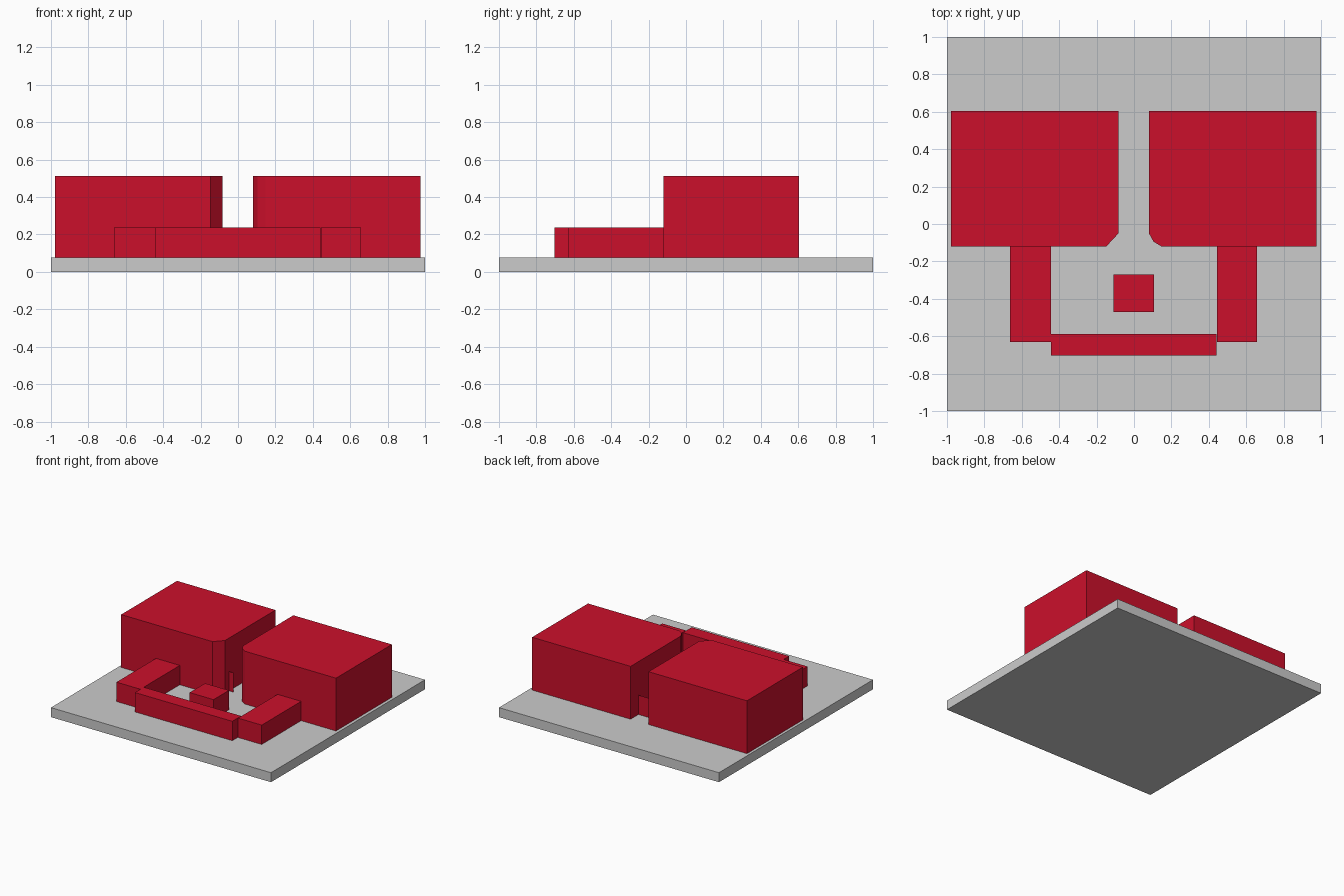
import bpy, bmesh

if "Cube" in bpy.data.objects:
    bpy.data.objects.remove(bpy.data.objects["Cube"])

red = bpy.data.materials.new("red")
red.diffuse_color = (0.6, 0.005, 0.024, 1)
red.use_nodes = True
red.node_tree.nodes["Principled BSDF"].inputs["Base Color"].default_value = red.diffuse_color

BASE, LOW, HIGH = 0.078, 0.237, 0.512


def finish(bm, name, mat):
    bmesh.ops.recalc_face_normals(bm, faces=bm.faces)
    mesh = bpy.data.meshes.new(name)
    bm.to_mesh(mesh)
    bm.free()
    if mat:
        mesh.materials.append(mat)
    obj = bpy.data.objects.new(name, mesh)
    bpy.context.collection.objects.link(obj)
    return obj


def prism(name, outline, z0, z1, mat=red):
    """Extrude a plan outline from z0 to z1."""
    bm = bmesh.new()
    face = bm.faces.new([bm.verts.new((x, y, z0)) for x, y in outline])
    new = bmesh.ops.extrude_face_region(bm, geom=[face], use_keep_orig=True)["geom"]
    top = [v for v in new if isinstance(v, bmesh.types.BMVert)]
    bmesh.ops.translate(bm, verts=top, vec=(0, 0, z1 - z0))
    return finish(bm, name, mat)


def box(name, x0, x1, y0, y1, z0, z1, mat=red):
    return prism(name, [(x0, y0), (x1, y0), (x1, y1), (x0, y1)], z0, z1, mat)


def panel(name, x0, x1, y):
    """Thin upright sheet facing the front."""
    bm = bmesh.new()
    bm.faces.new([bm.verts.new(p) for p in
                  ((x0, y, BASE), (x1, y, BASE), (x1, y, LOW), (x0, y, LOW))])
    return finish(bm, name, red)


# Ground plate
box("base_plate", -1, 1, -1, 1, 0, BASE, None)

# Tall blocks: cut corner on the left, rounded corner on the right
prism("left_block", [(-0.978, 0.605), (-0.978, -0.12), (-0.148, -0.12),
                     (-0.083, -0.05), (-0.083, 0.605)], BASE, HIGH)
prism("right_block", [(0.975, 0.605), (0.975, -0.12), (0.147, -0.12),
                      (0.105, -0.095), (0.08, -0.05), (0.08, 0.605)], BASE, HIGH)

# Low courtyard walls and centre block
box("left_wing", -0.662, -0.445, -0.632, -0.12, BASE, LOW)
box("right_wing", 0.443, 0.658, -0.632, -0.12, BASE, LOW)
box("front_wall", -0.445, 0.44, -0.703, -0.588, BASE, LOW)
box("centre_block", -0.11, 0.107, -0.47, -0.27, BASE, LOW)

# Thin panels in the passage between the tall blocks
panel("passage_back_panel", -0.083, 0.08, 0.503)
panel("passage_left_panel", -0.083, -0.043, 0.003)
panel("passage_right_panel", 0.04, 0.08, 0.003)
